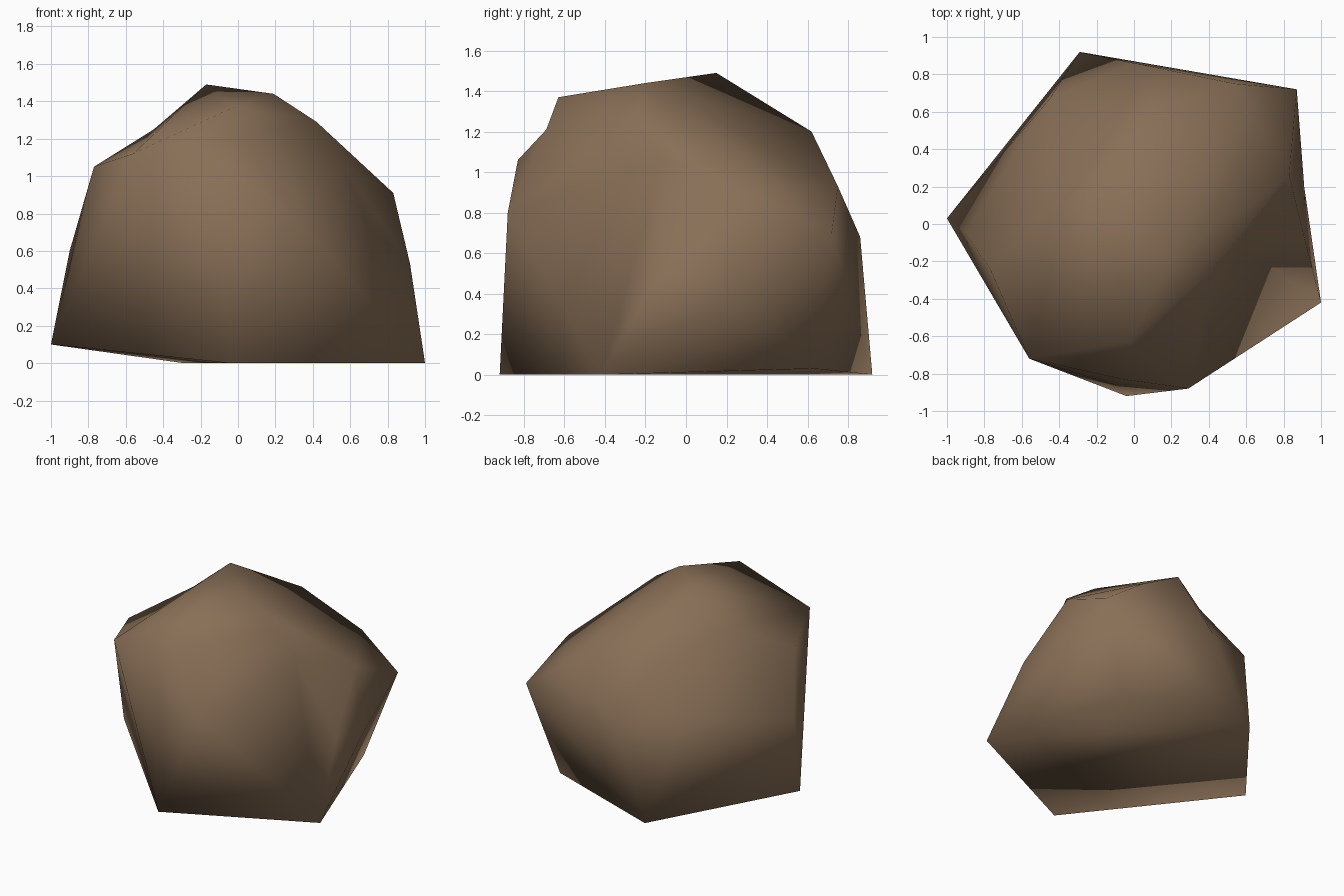
import bpy, bmesh
from mathutils import Vector

if "Cube" in bpy.data.objects:
    bpy.data.objects.remove(bpy.data.objects["Cube"])

# Corner points of the boulder, in rings from base to peak
base = [(-1, .03, .1), (-.29, .92, 0), (.64, .63, .03), (1, -.42, 0), (-.04, -.92, 0)]
belly = [(-.9, -.05, .6), (-.1, -.86, .7), (.29, -.88, .8), (.92, -.11, .53),
         (.87, .72, .70), (0, .86, .68), (-.45, .67, .75)]
shoulder = [(-.77, -.24, 1.05), (-.56, -.72, 1.12), (-.06, -.83, 1.06),
            (.83, .26, .91), (.54, .75, .93), (.115, .62, 1.2)]
peak = [(-.02, -.63, 1.37), (.42, -.24, 1.29), (.19, -.2, 1.44), (-.17, .15, 1.49)]
# Points that sit in hollows of the rock
hollows = [(.56, -.11, 1.06), (.02, -.69, 1.21), (-.12, .58, 1.04),
           (-.45, .1, 1.25), (.91, .2, .40)]

core = Vector((0, 0, .6))
points = [Vector(p) for p in base + belly + shoulder + peak + hollows]
first_hollow = len(points) - len(hollows)
# Hollows are pushed out while the skin is stretched, then pressed back in
push = [1.0 if i < first_hollow else 1.1 for i in range(len(points))]


def stretch_skin():
    """Convex skin over the pushed points; returns faces as point indices."""
    bm = bmesh.new()
    number = {bm.verts.new(core + (p - core) * s): i
              for i, (p, s) in enumerate(zip(points, push))}
    bmesh.ops.convex_hull(bm, input=bm.verts[:], use_existing_faces=False)
    faces = [[number[v] for v in f.verts] for f in bm.faces]
    bm.free()
    return faces


for _ in range(60):
    faces = stretch_skin()
    missed = set(range(len(points))) - {i for f in faces for i in f}
    if not missed:
        break
    for i in missed:
        push[i] += .02

# Boulder
bm = bmesh.new()
verts = [bm.verts.new(p) for p in points]
for f in faces:
    bm.faces.new([verts[i] for i in f]).smooth = True
bmesh.ops.recalc_face_normals(bm, faces=bm.faces[:])
bmesh.ops.delete(bm, geom=[v for v in bm.verts if not v.link_faces], context='VERTS')
mesh = bpy.data.meshes.new("boulder")
bm.to_mesh(mesh)
bm.free()

# Single earthy brown
brown = bpy.data.materials.new("earthy brown")
brown.diffuse_color = (.25, .16, .095, 1)
brown.use_nodes = True
brown.node_tree.nodes["Principled BSDF"].inputs["Base Color"].default_value = brown.diffuse_color
mesh.materials.append(brown)
boulder = bpy.data.objects.new("boulder", mesh)
bpy.context.collection.objects.link(boulder)
